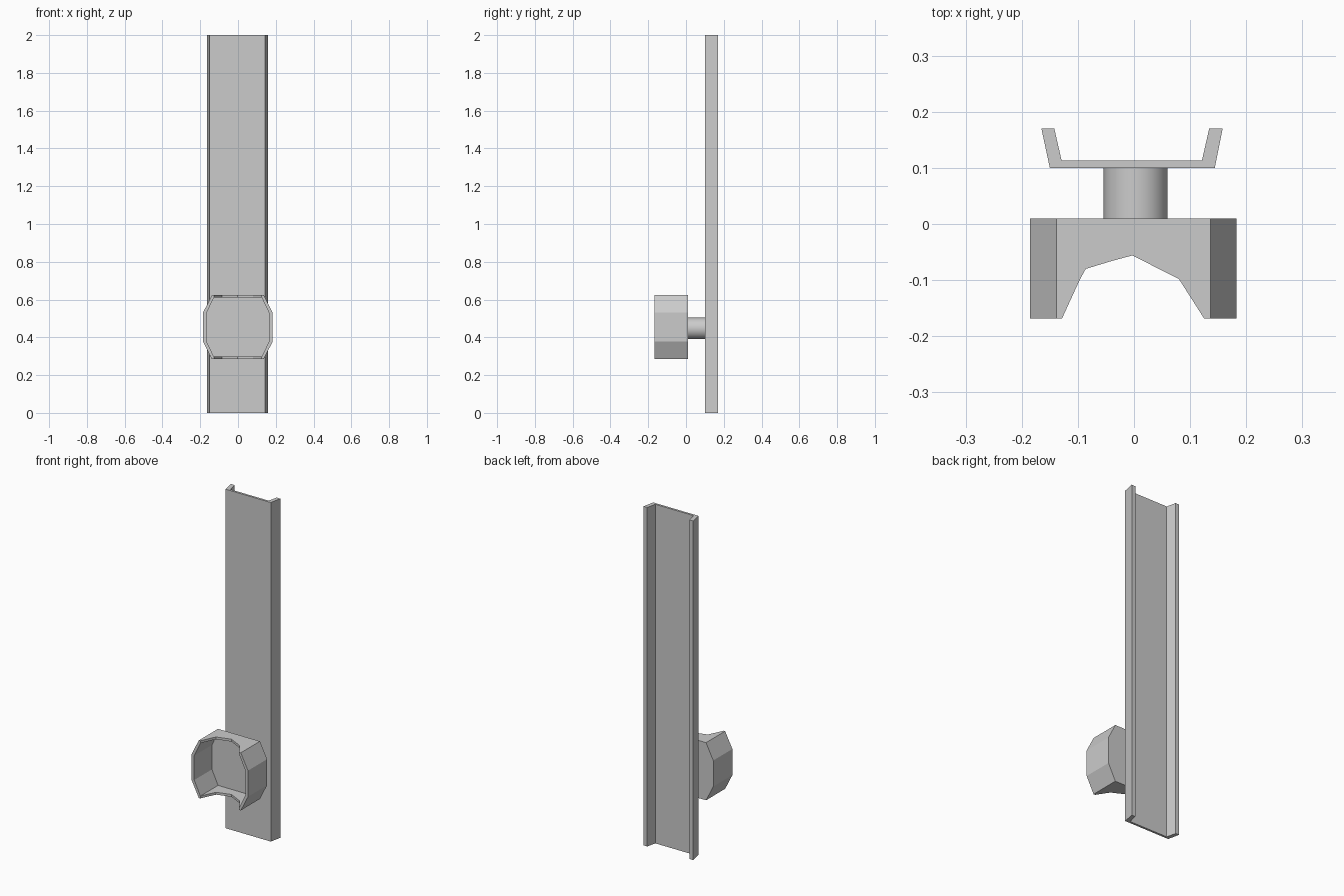
import bpy, bmesh
from mathutils import Matrix

if "Cube" in bpy.data.objects:
    bpy.data.objects.remove(bpy.data.objects["Cube"])


def prism(name, pts, axis, lo, hi):
    """Extrude a 2D outline: axis 'z' uses (x, y) points, axis 'y' uses (x, z) points."""
    bm = bmesh.new()
    place = (lambda a, b, c: (a, b, c)) if axis == 'z' else (lambda a, b, c: (a, c, b))
    bottom = [bm.verts.new(place(a, b, lo)) for a, b in pts]
    top = [bm.verts.new(place(a, b, hi)) for a, b in pts]
    bm.faces.new(bottom)
    bm.faces.new(top)
    n = len(pts)
    for i in range(n):
        j = (i + 1) % n
        bm.faces.new((bottom[i], bottom[j], top[j], top[i]))
    bmesh.ops.recalc_face_normals(bm, faces=bm.faces)
    me = bpy.data.meshes.new(name)
    bm.to_mesh(me)
    bm.free()
    ob = bpy.data.objects.new(name, me)
    bpy.context.collection.objects.link(ob)
    return ob


def cut(target, cutter):
    mod = target.modifiers.new("cut", 'BOOLEAN')
    mod.operation = 'DIFFERENCE'
    mod.solver = 'EXACT'
    mod.object = cutter
    bpy.context.view_layer.objects.active = target
    bpy.ops.object.modifier_apply(modifier=mod.name)
    bpy.data.objects.remove(cutter)


def octagon(x, z, cx, cz):
    """Stretched octagon with half width x and half height z, corners (cx, cz)."""
    q = [(cx, z), (x, cz), (x, -cz), (cx, -z), (-cx, -z), (-x, -cz), (-x, cz), (-cx, z)]
    return [(a - 0.001, b + 0.454) for a, b in q]


# Upright channel rail with splayed flanges
prism("channel_rail", [(-0.165, 0.17), (-0.15, 0.10), (0.144, 0.10), (0.158, 0.17),
                       (0.134, 0.17), (0.121, 0.113), (-0.129, 0.113), (-0.142, 0.17)],
      'z', 0.0, 2.0)

# Eight-sided cup, hollow towards the front
cup = prism("cup_holder", octagon(0.184, 0.17, 0.137, 0.077), 'y', -0.168, 0.01)
cut(cup, prism("cup_hollow", octagon(0.167, 0.156, 0.127, 0.072), 'y', -0.3, -0.003))

# Scooped notch through the top and bottom walls
cut(cup, prism("cup_notch", [(-0.129, -0.17), (-0.096, -0.098), (-0.086, -0.08), (-0.04, -0.066),
                             (-0.003, -0.056), (0.08, -0.098), (0.126, -0.17),
                             (0.126, -0.3), (-0.129, -0.3)], 'z', 0.1, 0.8))

# Round stem joining cup and rail
bpy.ops.mesh.primitive_cylinder_add(vertices=32, radius=0.057, depth=0.108,
                                    location=(0.003, 0.059, 0.447),
                                    rotation=(1.5708, 0, 0))
stem = bpy.context.object
stem.name = "stem"
bpy.ops.object.shade_smooth_by_angle()
